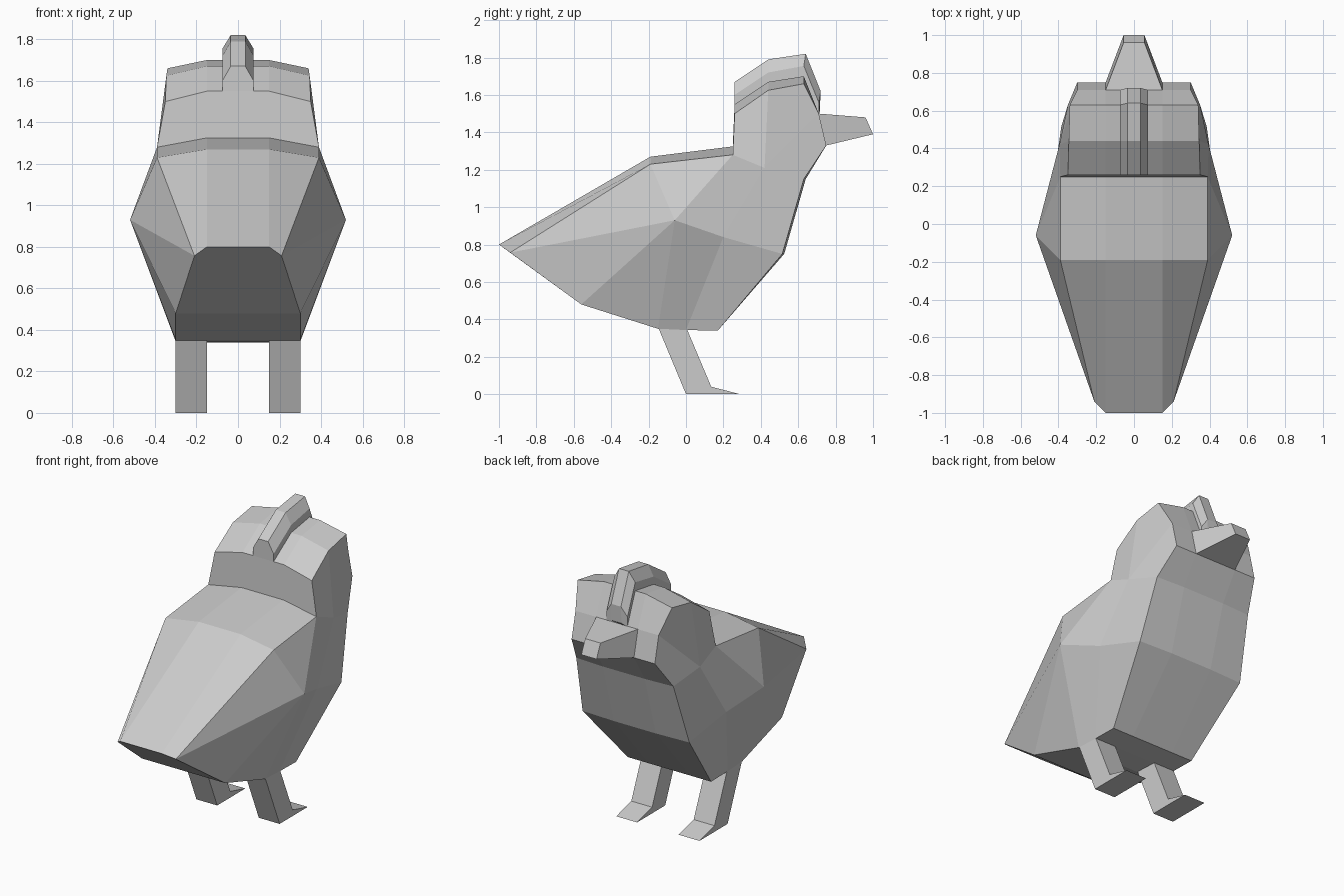
import bpy
import bmesh

cube = bpy.data.objects.get("Cube")
if cube:
    bpy.data.objects.remove(cube, do_unlink=True)

# Single plain colour
grey = bpy.data.materials.new("light grey")
grey.use_nodes = True
GREY = (0.6, 0.6, 0.6, 1)
grey.diffuse_color = GREY
grey.node_tree.nodes["Principled BSDF"].inputs["Base Color"].default_value = GREY


def finish(bm, name, mirrored=False):
    """Turn a bmesh into a flat-shaded object, optionally completing its other half."""
    if mirrored:
        geom = bm.verts[:] + bm.edges[:] + bm.faces[:]
        bmesh.ops.mirror(bm, geom=geom, axis='X', merge_dist=0.001)
    bmesh.ops.recalc_face_normals(bm, faces=bm.faces[:])
    mesh = bpy.data.meshes.new(name)
    bm.to_mesh(mesh)
    bm.free()
    mesh.materials.append(grey)
    obj = bpy.data.objects.new(name, mesh)
    bpy.context.collection.objects.link(obj)
    return obj


def loft(bm, rings):
    """Join closed rings of equal length with quads; return the vertex rings."""
    loops = [[bm.verts.new(p) for p in ring] for ring in rings]
    for a, b in zip(loops, loops[1:]):
        for i in range(len(a)):
            j = (i + 1) % len(a)
            bm.faces.new((a[i], a[j], b[j], b[i]))
    return loops


def solid(name, rings):
    """Capped loft."""
    bm = bmesh.new()
    loops = loft(bm, rings)
    bm.faces.new(loops[0])
    bm.faces.new(loops[-1])
    return finish(bm, name)


# Body and head: each station has a central (y, z) and an outer (x, y, z)
stations = {
    "tail":   ((-1, .8), (.21, -.94, .757)),
    "back":   ((-.19, 1.27), (.39, -.19, 1.23)),
    "neck":   ((.25, 1.325), (.39, .25, 1.28)),
    "nape":   ((.26, 1.55), (.35, .26, 1.5)),
    "crown":  ((.44, 1.67), (.345, .44, 1.625)),
    "brow":   ((.63, 1.7), (.34, .63, 1.66)),
    "face":   ((.71, 1.5), (.3, .71, 1.5)),
    "chin":   ((.75, 1.33), (.3, .75, 1.33)),
    "throat": ((.64, 1.15), (.35, .63, 1.15)),
    "breast": ((.525, .75), (.385, .515, .75)),
    "belly":  ((.17, .34), (.3, .17, .34)),
    "hip":    ((0, .343), (.3, 0, .343)),
    "seat":   ((-.15, .35), (.3, -.15, .35)),
    "rump":   ((-.56, .48), (.3, -.56, .48)),
}
bm = bmesh.new()
middle = [(0, y, z) for (y, z), _ in stations.values()]
inner = [(.15, y, z) for (y, z), _ in stations.values()]
outer = [edge for _, edge in stations.values()]
loops = loft(bm, (middle, inner, outer))

# Side panels meeting at three points on the flank
side = dict(zip(stations, loops[-1]))
side["wing"] = bm.verts.new((.52, -.06, .93))
side["flank"] = bm.verts.new((.43, .2, .84))
side["cheek"] = bm.verts.new((.395, .42, 1.21))
panels = (
    "tail back wing", "back neck wing", "neck nape crown cheek",
    "crown brow face cheek", "face chin throat cheek",
    "wing neck cheek flank", "flank cheek throat breast",
    "flank breast belly hip", "wing flank hip seat",
    "wing seat rump", "wing rump tail",
)
for panel in panels:
    bm.faces.new([side[key] for key in panel.split()])
finish(bm, "body", mirrored=True)

# Ridge along the top of the head: base, shoulder and top (y, z) per section
sections = (
    ((.26, 1.5), (.26, 1.6), (.26, 1.67)),
    ((.44, 1.6), (.44, 1.72), (.44, 1.79)),
    ((.6, 1.6), (.63, 1.755), (.64, 1.82)),
    ((.69, 1.5), (.71, 1.56), (.72, 1.62)),
    ((.69, 1.49), (.71, 1.495), (.715, 1.51)),
)
solid("head_crest", [
    [(-.075, *base), (-.075, *mid), (-.035, *top),
     (.035, *top), (.075, *mid), (.075, *base)]
    for base, mid, top in sections])

# Beak tapering to a blunt tip
solid("beak", [
    [(-w, *upper), (w, *upper), (w, *lower), (-w, *lower)]
    for w, upper, lower in (
        (.15, (.71, 1.5), (.75, 1.33)),
        (.055, (.96, 1.48), (1, 1.39)))])

# Legs with wedge feet
leg_profile = ((-.15, .36), (.0, .36), (.135, .04), (.29, 0), (0, 0))
for name, s in (("left_leg", 1), ("right_leg", -1)):
    solid(name, [[(s * x, y, z) for y, z in leg_profile] for x in (.15, .3)])
